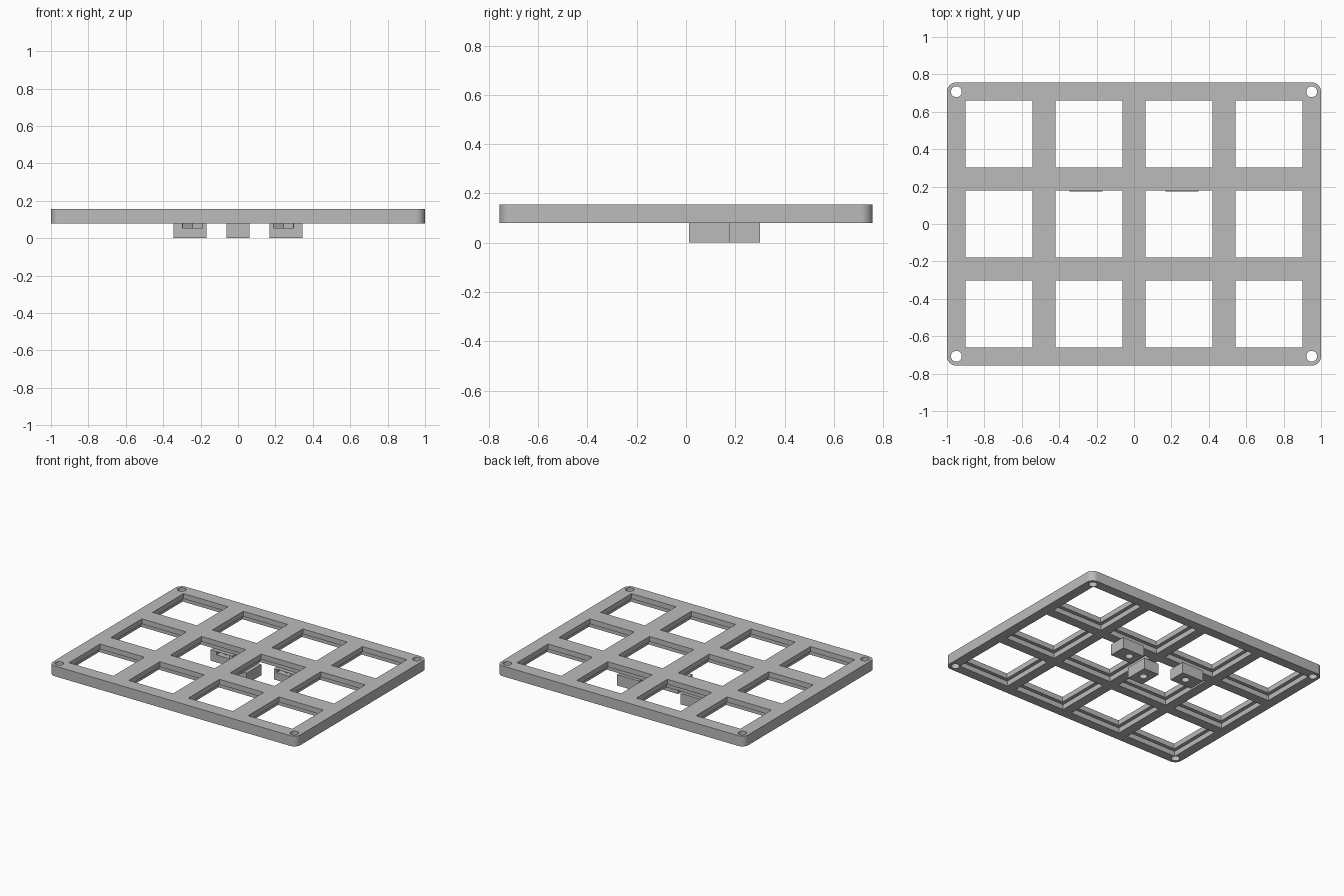
import bpy, bmesh, math
from mathutils import Matrix

cube = bpy.data.objects.get("Cube")
if cube:
    bpy.data.objects.remove(cube)

PITCH, HOLE, RECESS = 0.482, 0.358, 0.41
BOTTOM, LEDGE, TOP = 0.08, 0.117, 0.155

grey = bpy.data.materials.new("light_grey")
grey.use_nodes = True
colour = (0.5, 0.5, 0.5, 1)
grey.diffuse_color = colour
grey.node_tree.nodes["Principled BSDF"].inputs["Base Color"].default_value = colour


def finish(name, bm):
    mesh = bpy.data.meshes.new(name)
    bm.to_mesh(mesh)
    bm.free()
    mesh.materials.append(grey)
    ob = bpy.data.objects.new(name, mesh)
    bpy.context.collection.objects.link(ob)
    return ob


def box(name, x0, x1, y0, y1, z0, z1, radius=0):
    bm = bmesh.new()
    bmesh.ops.create_cube(bm, size=1)
    for v in bm.verts:
        v.co.x = x0 if v.co.x < 0 else x1
        v.co.y = y0 if v.co.y < 0 else y1
        v.co.z = z0 if v.co.z < 0 else z1
    if radius:
        upright = [e for e in bm.edges
                   if abs(e.verts[0].co.z - e.verts[1].co.z) > 0.01]
        bmesh.ops.bevel(bm, geom=upright, offset=radius, segments=8,
                        profile=0.5, affect='EDGES')
    return finish(name, bm)


def prism(name, x, y, z0, z1, radius, sides):
    bm = bmesh.new()
    bmesh.ops.create_cone(bm, cap_ends=True, segments=sides, radius1=radius,
                          radius2=radius, depth=z1 - z0,
                          matrix=Matrix.Translation((x, y, (z0 + z1) / 2)))
    return finish(name, bm)


def cut(target, cutter):
    mod = target.modifiers.new("cut", 'BOOLEAN')
    mod.operation = 'DIFFERENCE'
    mod.solver = 'EXACT'
    mod.object = cutter
    bpy.context.view_layer.objects.active = target
    bpy.ops.object.modifier_apply(modifier=mod.name)
    bpy.data.objects.remove(cutter)


def square_cutter(x, y, size, z0, z1):
    h = size / 2
    return box("square_cutter", x - h, x + h, y - h, y + h, z0, z1)


# Rounded plate with a grid of square openings, stepped wider underneath
plate = box("plate", -1, 1, -0.757, 0.757, BOTTOM, TOP, 0.05)
for col in range(4):
    for row in range(3):
        x, y = (col - 1.5) * PITCH, (row - 1) * PITCH
        cut(plate, square_cutter(x, y, HOLE, 0, 0.3))
        cut(plate, square_cutter(x, y, RECESS, 0, LEDGE))

# Corner screw holes
for sx in (-1, 1):
    for sy in (-1, 1):
        cut(plate, prism("hole_cutter", sx * 0.95, sy * 0.707, 0, 0.3, 0.029, 24))

# Side mounting blocks with a screw hole and a nut slot open to the front
blocks = []
for side, sx in (("left", 1), ("right", -1)):
    xs = sorted((sx * 0.168, sx * 0.345))
    block = box(side + "_mount", *xs, 0.175, 0.301, 0, BOTTOM)
    cx, cy = sx * 0.243, 0.238
    cut(block, prism("hole_cutter", cx, cy, -0.1, 0.2, 0.027, 24))
    cut(block, prism("nut_cutter", cx, cy, 0.055, 0.0785, 0.06, 6))
    cut(block, box("slot_cutter", cx - 0.053, cx + 0.053, 0.1, cy, 0.055, 0.0785))
    blocks.append(block)

# Centre mounting block
centre = box("centre_mount", -0.062, 0.062, 0.012, 0.18, 0, BOTTOM)
cut(centre, prism("hole_cutter", 0, 0.095, -0.1, 0.07, 0.027, 24))
blocks.append(centre)

# Smooth the round parts, keep the edges sharp
bpy.ops.object.select_all(action='DESELECT')
for ob in [plate] + blocks:
    ob.select_set(True)
bpy.context.view_layer.objects.active = plate
bpy.ops.object.shade_smooth_by_angle(angle=math.radians(30))
